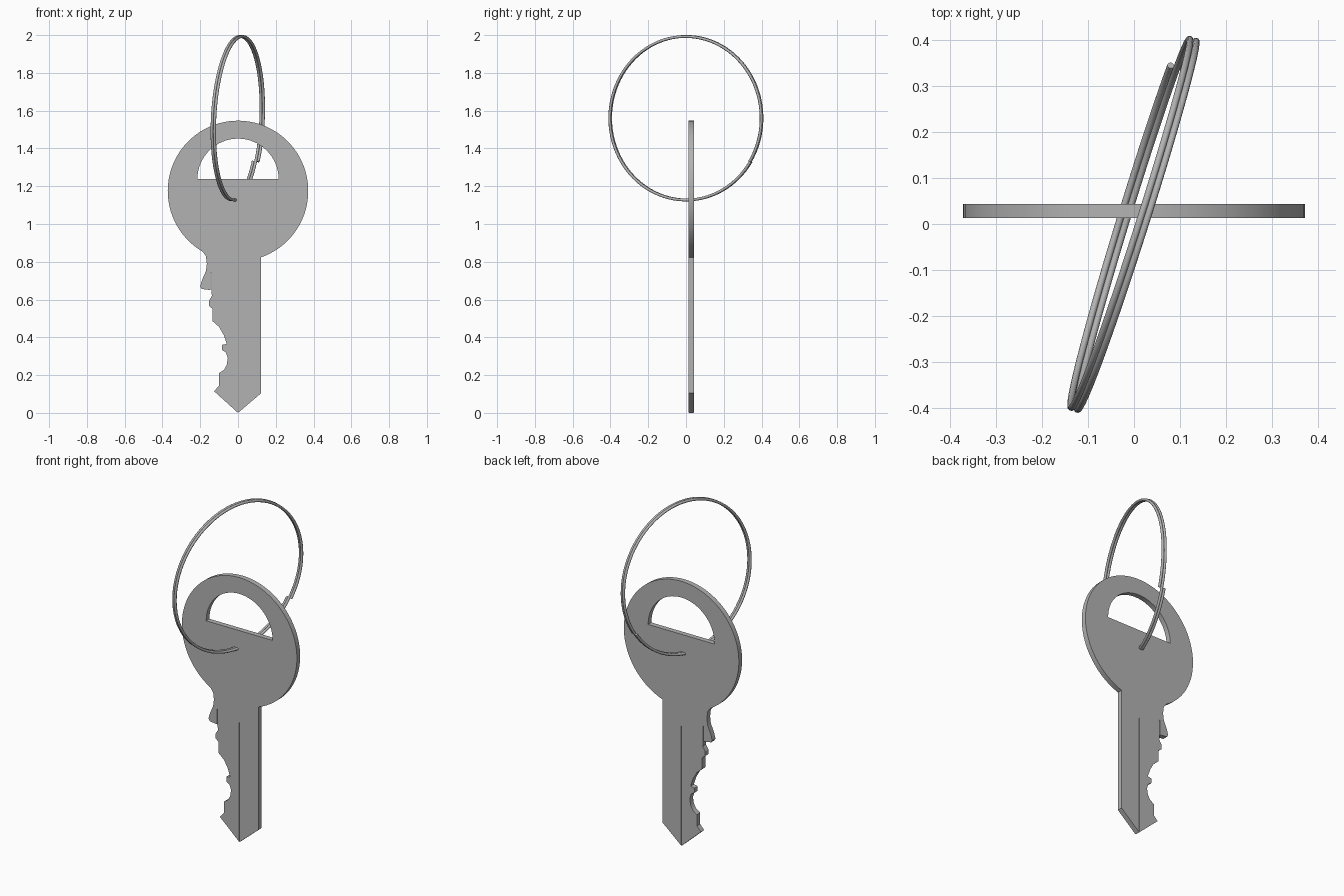
import bpy, bmesh
from math import sin, cos, tau, radians, asin, pi
from mathutils import Vector

cube = bpy.data.objects.get("Cube")
if cube:
    bpy.data.objects.remove(cube, do_unlink=True)

# One grey metal for everything
metal = bpy.data.materials.new("grey_metal")
metal.use_nodes = True
GREY = (0.45, 0.45, 0.45, 1)
metal.diffuse_color = GREY
metal.node_tree.nodes["Principled BSDF"].inputs["Base Color"].default_value = GREY

FRONT, BACK = 0.013, 0.043
HEAD_Z, HEAD_R = 1.175, 0.372
HOLE_Z, HOLE_R = 1.237, 0.215


def add_object(name, data):
    ob = bpy.data.objects.new(name, data)
    bpy.context.collection.objects.link(ob)
    return ob


def activate(ob):
    bpy.ops.object.select_all(action='DESELECT')
    ob.select_set(True)
    bpy.context.view_layer.objects.active = ob


def arc(cz, r, a0, a1, n):
    angles = [a0 + (a1 - a0) * i / n for i in range(n + 1)]
    return [(r * cos(a), cz + r * sin(a)) for a in angles]


# Key outline: cut teeth, pointed tip, straight back edge, round head
teeth = [(-0.17, 0.83), (-0.165, 0.79), (-0.17, 0.75), (-0.19, 0.705),
         (-0.2, 0.67), (-0.192, 0.656), (-0.143, 0.65), (-0.138, 0.62),
         (-0.154, 0.593), (-0.154, 0.566), (-0.134, 0.55), (-0.134, 0.485),
         (-0.1, 0.455), (-0.076, 0.413), (-0.06, 0.365), (-0.085, 0.36),
         (-0.085, 0.333), (-0.064, 0.32), (-0.054, 0.29), (-0.06, 0.253),
         (-0.075, 0.227), (-0.101, 0.21), (-0.101, 0.143), (-0.127, 0.115)]
tip = [(0, 0), (0.122, 0.104)]
head = arc(HEAD_Z, HEAD_R, -pi / 2 + asin(0.122 / HEAD_R),
           pi * 1.5 - asin(0.187 / HEAD_R), 72)
hole = arc(HOLE_Z, HOLE_R, 0, pi, 32)

bm = bmesh.new()
edges = []
for loop in (teeth + tip + head, hole):
    verts = [bm.verts.new((x, FRONT, z)) for x, z in loop]
    edges += [bm.edges.new((v, verts[i - 1])) for i, v in enumerate(verts)]
bmesh.ops.triangle_fill(bm, edges=edges, use_beauty=True, normal=(0, -1, 0))
ext = bmesh.ops.extrude_face_region(bm, geom=bm.faces[:])
moved = [g for g in ext["geom"] if isinstance(g, bmesh.types.BMVert)]
bmesh.ops.translate(bm, verts=moved, vec=(0, BACK - FRONT, 0))
bmesh.ops.recalc_face_normals(bm, faces=bm.faces[:])
mesh = bpy.data.meshes.new("key_plate")
bm.to_mesh(mesh)
bm.free()
key = add_object("key_plate", mesh)
mesh.materials.append(metal)


# Fine grooves along the blade and a slit beside the shoulder
def cut(name, lo, hi):
    b = bmesh.new()
    bmesh.ops.create_cube(b, size=1)
    lo, hi = Vector(lo), Vector(hi)
    for v in b.verts:
        v.co = (lo + hi) / 2 + v.co * (hi - lo)
    m = bpy.data.meshes.new(name)
    b.to_mesh(m)
    b.free()
    m.materials.append(metal)
    cutter = add_object(name, m)
    cutter.hide_render = True
    mod = key.modifiers.new(name, 'BOOLEAN')
    mod.operation, mod.solver, mod.object = 'DIFFERENCE', 'EXACT', cutter
    activate(key)
    bpy.ops.object.modifier_apply(modifier=name)
    bpy.data.objects.remove(cutter, do_unlink=True)


cut("front_groove", (-0.002, 0, -0.05), (0.002, FRONT + 0.004, 0.7))
cut("back_groove", (-0.002, BACK - 0.004, -0.05), (0.002, 0.06, 0.7))
cut("shoulder_slit", (-0.1445, 0, 0.63), (-0.1415, 0.06, 0.74))
activate(key)
bpy.ops.object.shade_smooth_by_angle(angle=radians(30))

# Split ring: a two-turn coil of wire, slightly tilted
RING_R, WIRE_R, TURNS, STEPS = 0.433, 0.0075, 2, 96
centre = Vector((-0.003, 0, 1.56))
across = Vector((0.289, 0.928, 0))
up = Vector((0.042, 0, 1))
axis = across.cross(up).normalized()
start = radians(-32)
curve = bpy.data.curves.new("split_ring", 'CURVE')
curve.dimensions = '3D'
curve.bevel_depth, curve.bevel_resolution = WIRE_R, 3
curve.use_fill_caps = True
spline = curve.splines.new('POLY')
count = TURNS * STEPS + 1
spline.points.add(count - 1)
for i, p in enumerate(spline.points):
    turn = i / STEPS
    a = start - turn * tau
    shift = (turn - 1) * WIRE_R * 1.9
    p.co = (*(centre + RING_R * (across * cos(a) + up * sin(a)) + axis * shift), 1)
curve.materials.append(metal)
ring = add_object("split_ring", curve)
activate(ring)
bpy.ops.object.convert(target='MESH')
bpy.ops.object.shade_smooth_by_angle(angle=radians(40))
